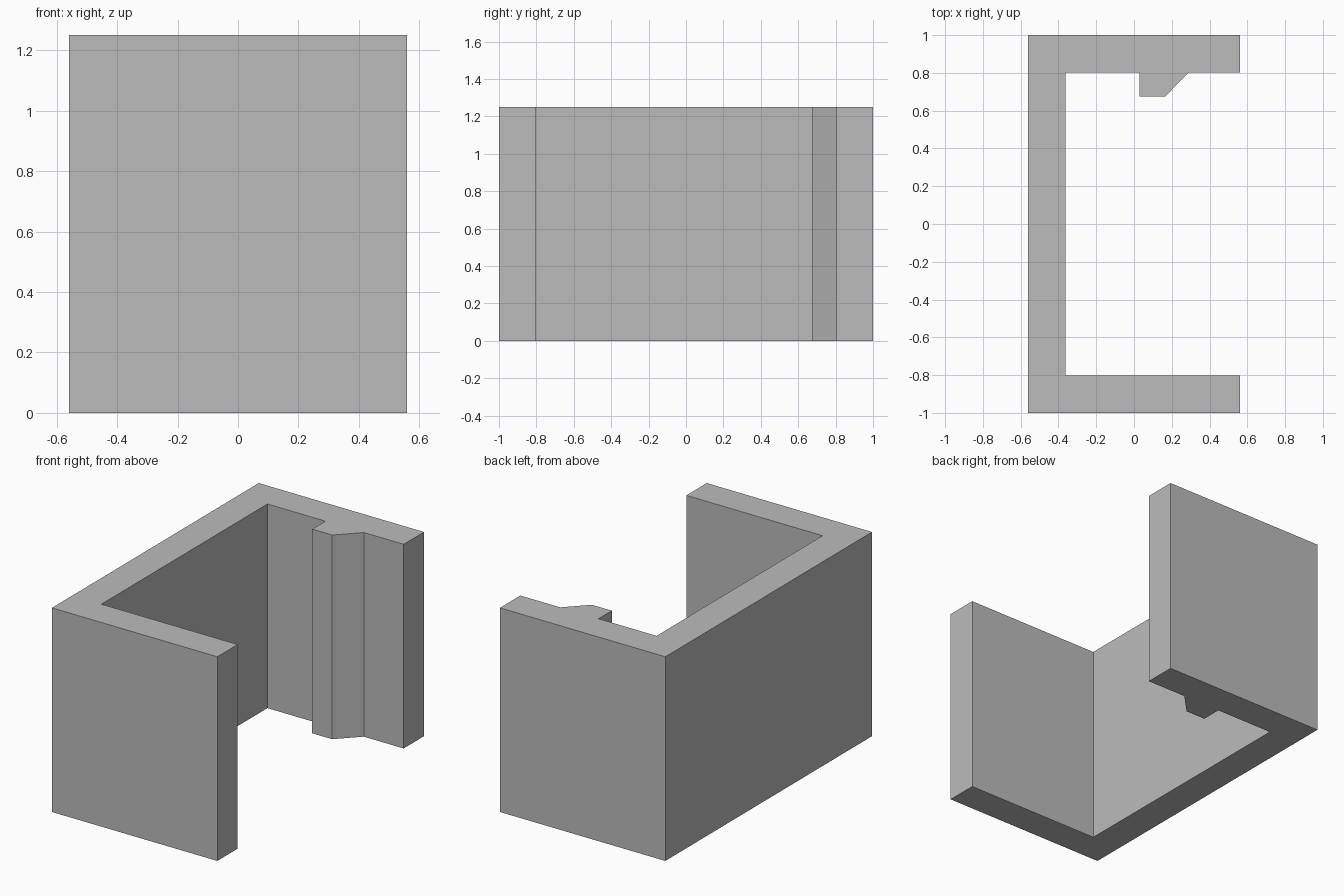
import bpy
import bmesh

cube = bpy.data.objects.get("Cube")
if cube:
    bpy.data.objects.remove(cube, do_unlink=True)

HEIGHT = 1.25
HALF_X, HALF_Y = 0.56, 1.0
WALL = 0.197
INNER_X, INNER_Y = -HALF_X + WALL, HALF_Y - WALL

# Plain grey material
grey = bpy.data.materials.new("plain_grey")
grey.use_nodes = True
colour = (0.5, 0.5, 0.5, 1)
grey.diffuse_color = colour
grey.node_tree.nodes["Principled BSDF"].inputs["Base Color"].default_value = colour


def extrude_profile(name, outline, height):
    """Raise a closed outline in the ground plane into a solid."""
    bm = bmesh.new()
    base = bm.faces.new([bm.verts.new((x, y, 0)) for x, y in outline])
    raised = bmesh.ops.extrude_face_region(bm, geom=[base], use_keep_orig=True)
    top = [v for v in raised["geom"] if isinstance(v, bmesh.types.BMVert)]
    bmesh.ops.translate(bm, verts=top, vec=(0, 0, height))
    bmesh.ops.recalc_face_normals(bm, faces=bm.faces)
    mesh = bpy.data.meshes.new(name)
    bm.to_mesh(mesh)
    bm.free()
    mesh.materials.append(grey)
    obj = bpy.data.objects.new(name, mesh)
    bpy.context.collection.objects.link(obj)
    return obj


# Catch ridge on the inside of the back arm
catch = [(0.29, INNER_Y), (0.165, 0.675), (0.03, 0.675), (0.03, INNER_Y)]

# C-shaped channel: front arm, spine and back arm in one outline
channel = [
    (-HALF_X, -HALF_Y), (HALF_X, -HALF_Y),
    (HALF_X, -INNER_Y), (INNER_X, -INNER_Y),
    (INNER_X, INNER_Y), *reversed(catch),
    (HALF_X, INNER_Y), (HALF_X, HALF_Y), (-HALF_X, HALF_Y),
]
extrude_profile("channel_bracket", channel, HEIGHT)
